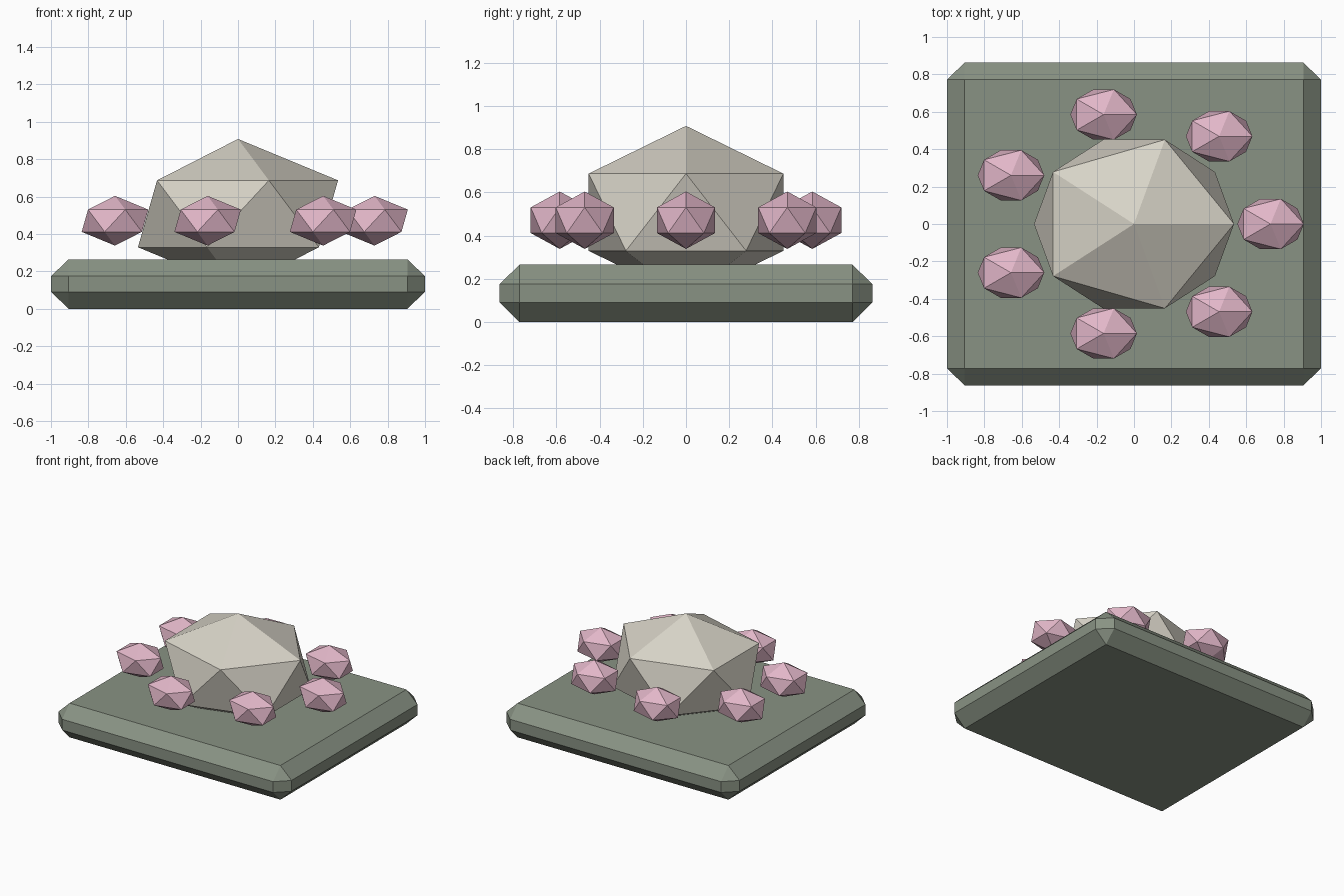
import bpy
import bmesh
from math import cos, sin, tau

cube = bpy.data.objects.get("Cube")
if cube:
    bpy.data.objects.remove(cube, do_unlink=True)


def material(name, colour):
    mat = bpy.data.materials.new(name)
    mat.use_nodes = True
    mat.diffuse_color = (*colour, 1)
    mat.node_tree.nodes["Principled BSDF"].inputs["Base Color"].default_value = (*colour, 1)
    return mat


def add_object(name, bm, mat, location):
    bmesh.ops.recalc_face_normals(bm, faces=bm.faces)
    mesh = bpy.data.meshes.new(name)
    bm.to_mesh(mesh)
    bm.free()
    mesh.materials.append(mat)
    obj = bpy.data.objects.new(name, mesh)
    obj.location = location
    bpy.context.collection.objects.link(obj)
    return obj


def faceted_stone(name, radii, location, mat):
    bm = bmesh.new()
    bmesh.ops.create_icosphere(bm, subdivisions=1, radius=1)
    bmesh.ops.scale(bm, vec=radii, verts=bm.verts)
    return add_object(name, bm, mat, location)


slab_green = material("moss grey", (0.25, 0.29, 0.23))
stone_cream = material("pale stone", (0.68, 0.65, 0.57))
petal_pink = material("soft pink", (0.76, 0.47, 0.58))

# Chamfered slab: each corner becomes three points, one per adjoining side
half = (1.0, 0.863, 0.1325)
inner = (0.905, 0.772, 0.042)
bm = bmesh.new()
for sx in (-1, 1):
    for sy in (-1, 1):
        for sz in (-1, 1):
            for axis in range(3):
                size = [half[i] if i == axis else inner[i] for i in range(3)]
                bm.verts.new((sx * size[0], sy * size[1], sz * size[2]))
bmesh.ops.convex_hull(bm, input=bm.verts)
bmesh.ops.dissolve_limit(bm, angle_limit=0.01, verts=bm.verts, edges=bm.edges)
add_object("base_slab", bm, slab_green, (0, 0, half[2]))

# Large central stone, sunk into the slab
faceted_stone("centre_stone", (0.598, 0.53, 0.4), (0, 0, 0.508), stone_cream)

# Oval ring of small stones
COUNT = 7
for i in range(COUNT):
    angle = tau * i / COUNT
    faceted_stone(f"ring_stone_{i + 1}", (0.199, 0.158, 0.133),
                  (0.73 * cos(angle), 0.6 * sin(angle), 0.471), petal_pink)
